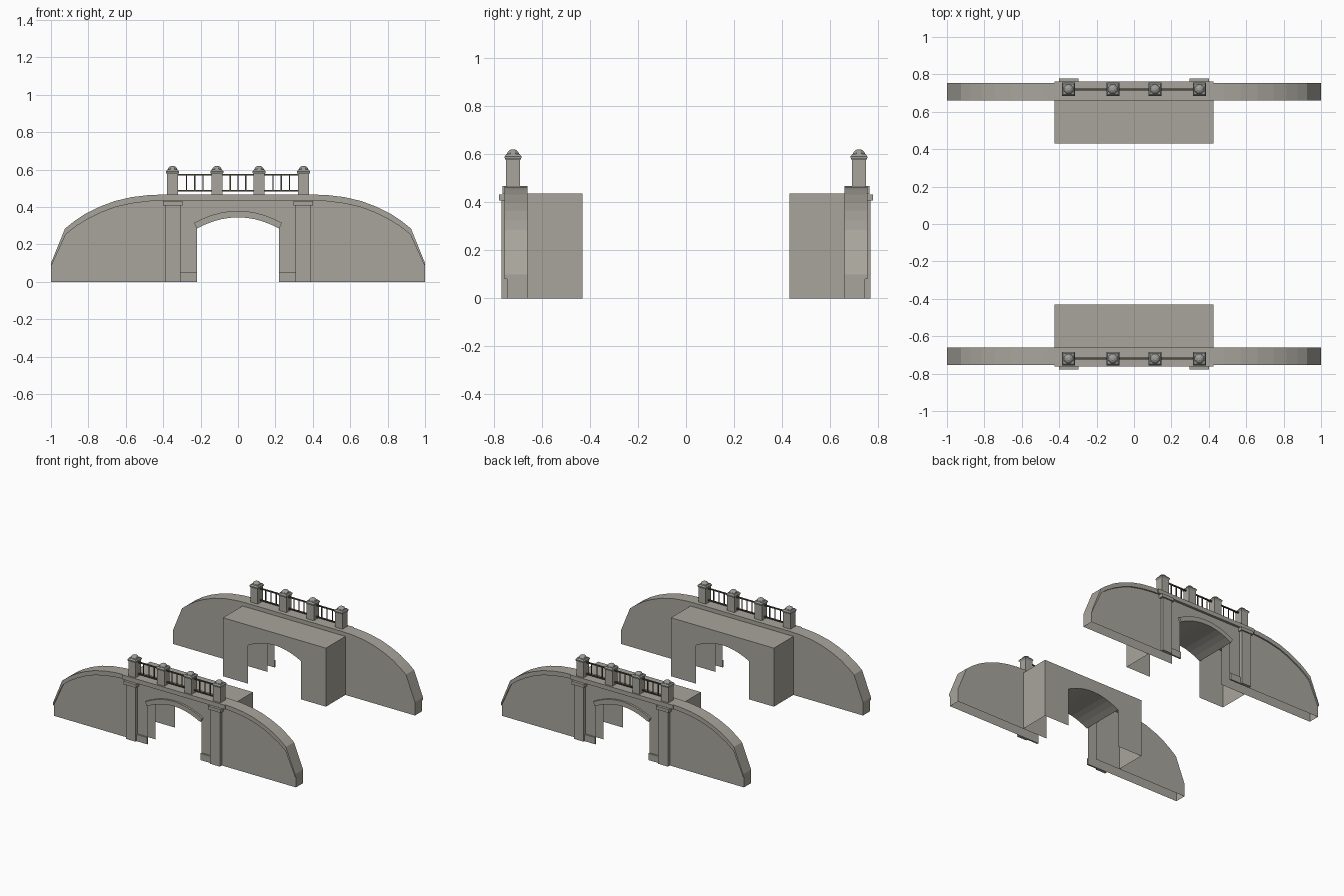
import bpy, bmesh, math
from mathutils import Matrix

cube = bpy.data.objects.get("Cube")
if cube:
    bpy.data.objects.remove(cube)


def material(name, rgb):
    m = bpy.data.materials.new(name)
    m.use_nodes = True
    m.diffuse_color = (*rgb, 1)
    m.node_tree.nodes["Principled BSDF"].inputs["Base Color"].default_value = (*rgb, 1)
    return m


STONE = material("warm grey stone", (0.39, 0.375, 0.33))
CAP = material("grey cap stone", (0.33, 0.33, 0.31))
IRON = material("dark iron", (0.09, 0.075, 0.055))


def finish(bm, name, mat):
    me = bpy.data.meshes.new(name)
    bm.to_mesh(me)
    bm.free()
    me.materials.append(mat)
    ob = bpy.data.objects.new(name, me)
    bpy.context.collection.objects.link(ob)
    return ob


def prism(name, pts, y0, y1, mat=STONE, drop=None):
    """Extrude an x-z outline along y; drop(face) picks faces left open."""
    bm = bmesh.new()
    face = bm.faces.new([bm.verts.new((x, y0, z)) for x, z in pts])
    ext = bmesh.ops.extrude_face_region(bm, geom=[face], use_keep_orig=True)
    moved = [v for v in ext["geom"] if isinstance(v, bmesh.types.BMVert)]
    bmesh.ops.translate(bm, verts=moved, vec=(0, y1 - y0, 0))
    bmesh.ops.recalc_face_normals(bm, faces=bm.faces[:])
    if drop:
        gone = [f for f in bm.faces if drop(f)]
        bmesh.ops.delete(bm, geom=gone, context='FACES')
    return finish(bm, name, mat)


def block(name, x0, x1, y0, y1, z0, z1, mat=STONE):
    return prism(name, [(x0, z0), (x1, z0), (x1, z1), (x0, z1)], y0, y1, mat)


def lathe(name, profile, sides, x, y, mat):
    """Stack rings of (radius, z) around a vertical axis."""
    bm = bmesh.new()
    rings = []
    for r, z in profile:
        ring = []
        for i in range(sides):
            a = 2 * math.pi * (i + 0.5) / sides
            ring.append(bm.verts.new((x + r * math.cos(a), y + r * math.sin(a), z)))
        rings.append(ring)
    for low, high in zip(rings, rings[1:]):
        for i in range(sides):
            j = (i + 1) % sides
            bm.faces.new((low[i], low[j], high[j], high[i]))
    bm.faces.new(rings[-1])
    bm.faces.new(rings[0][::-1])
    return finish(bm, name, mat)


def mirror_points(half):
    """Right half listed from outside to the middle, then repeated on the left."""
    return half + [(-x, z) for x, z in reversed(half)]


def arch(half_width, spring, crown, steps=10):
    xs = [half_width * (1 - 2 * i / steps) for i in range(steps + 1)]
    return [(x, crown - (crown - spring) * (x / half_width) ** 2) for x in xs]


W = 0.22            # half width of the passage
TOP = 0.467         # crest of the wall
outer = [(1, 0.1), (0.925, 0.285), (0.875, 0.325), (0.815, 0.365), (0.745, 0.4),
         (0.66, 0.432), (0.57, 0.453), (0.48, 0.464), (0.4, TOP)]
inner = [(1, 0.08), (0.92, 0.255), (0.865, 0.298), (0.805, 0.335), (0.735, 0.37),
         (0.655, 0.4), (0.565, 0.42), (0.475, 0.431), (0.4, 0.435)]
opening = arch(W, 0.285, 0.345)


def is_base(f):
    return all(v.co.z < 0.001 for v in f.verts)


def is_jamb(f):
    return all(abs(abs(v.co.x) - W) < 0.001 for v in f.verts)


def build_side(s, tag):
    def y(a):
        return s * a

    # Curved wall with the passage cut through it
    foot = [(-1, 0), (-W, 0)] + opening[::-1] + [(W, 0), (1, 0)]
    prism(tag + "_wall", foot + mirror_points(outer), y(0.66), y(0.745),
          drop=lambda f: is_base(f) or is_jamb(f))

    # Passage housing behind the wall, open where it meets the wall
    housing = [(-0.425, 0), (-W, 0)] + opening[::-1] + [
        (W, 0), (0.425, 0), (0.425, 0.437), (-0.425, 0.437)]
    prism(tag + "_passage_housing", housing, y(0.43), y(0.66),
          drop=lambda f: is_base(f) or is_jamb(f)
          or all(abs(abs(v.co.y) - 0.66) < 0.001 for v in f.verts))

    # Raised coping along the curve and the thicker middle band
    prism(tag + "_coping", mirror_points(outer) + mirror_points(inner)[::-1],
          y(0.745), y(0.755))
    block(tag + "_middle_band", -0.425, 0.425, y(0.745), y(0.763), 0.435, TOP)

    # Arch moulding
    prism(tag + "_arch_moulding", arch(0.235, 0.315, 0.38) + opening[::-1],
          y(0.745), y(0.76))

    # Pilasters, their capitals and the low plinths
    for m, side in ((1, "left"), (-1, "right")):
        name = tag + "_" + side
        block(name + "_pilaster", m * 0.308, m * 0.388, y(0.745), y(0.768), 0, 0.41)
        block(name + "_capital", m * 0.298, m * 0.402, y(0.745), y(0.778), 0.408, 0.432)
        block(name + "_plinth", m * W, m * 0.31, y(0.745), y(0.757), 0, 0.05)

    # Balustrade posts with domed caps
    mid = y(0.72)
    posts = (-0.35, -0.113, 0.113, 0.35)
    for i, x in enumerate(posts):
        name = f"{tag}_post_{i + 1}"
        block(name, x - 0.03, x + 0.03, mid - 0.03, mid + 0.03, TOP, 0.578)
        lathe(name + "_cap", [(0.042, 0.576), (0.05, 0.585), (0.05, 0.59), (0.04, 0.6)],
              4, x, mid, CAP)
        dome = lathe(name + "_dome", [(0.028, 0.598), (0.025, 0.608), (0.018, 0.615),
                                      (0.008, 0.62)], 8, x, mid, CAP)

    # Iron rails and bars between the posts
    for i, (a, b) in enumerate(zip(posts, posts[1:])):
        name = f"{tag}_railing_{i + 1}"
        x0, x1 = a + 0.03, b - 0.03
        for label, z in (("top_rail", 0.573), ("bottom_rail", 0.487)):
            block(f"{name}_{label}", x0, x1, mid - 0.005, mid + 0.005,
                  z - 0.004, z + 0.004, IRON)
        for k in range(1, 4):
            x = x0 + (x1 - x0) * k / 4
            block(f"{name}_bar_{k}", x - 0.003, x + 0.003, mid - 0.003, mid + 0.003,
                  0.487, 0.573, IRON)


build_side(-1, "front")
build_side(1, "back")
